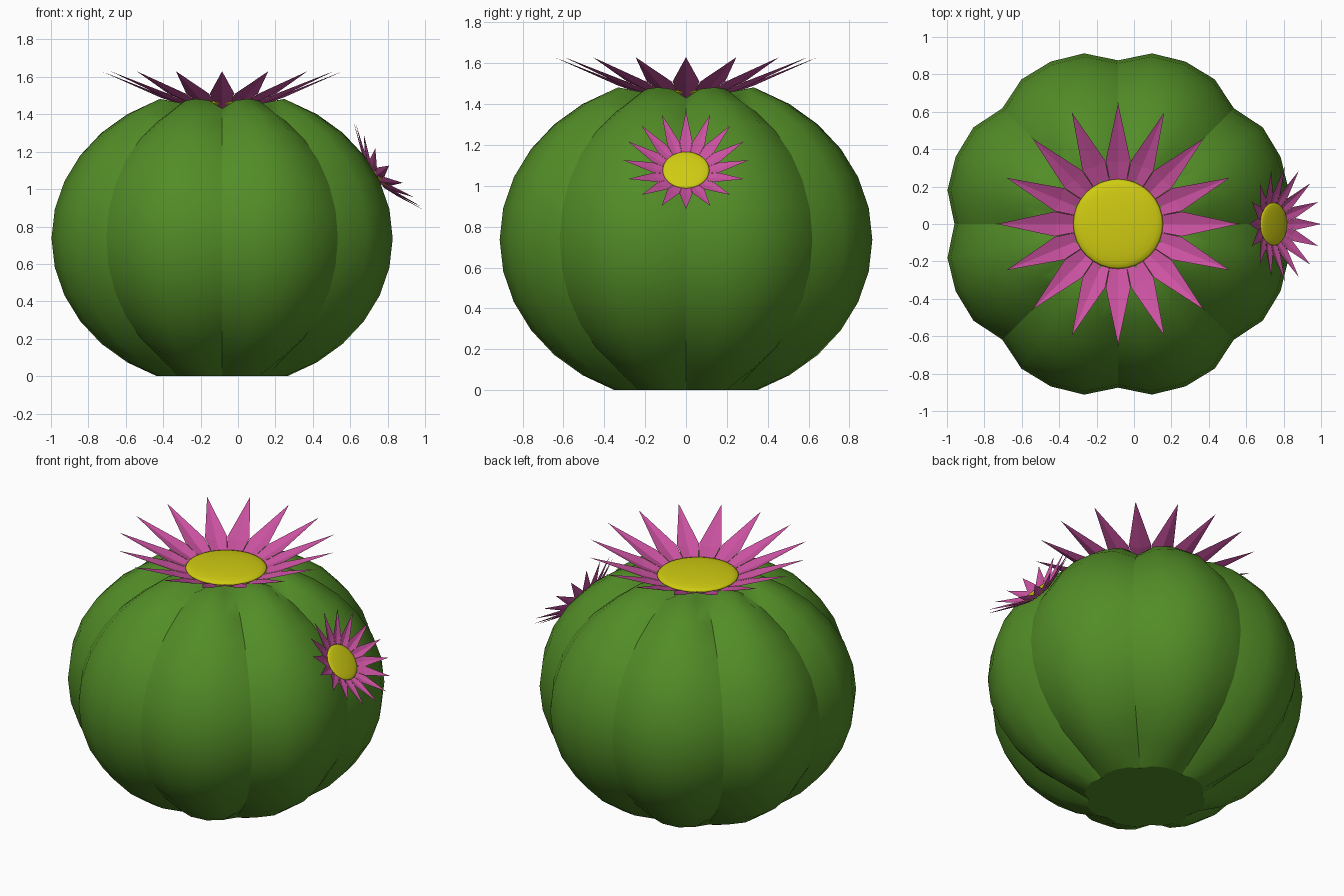
import bpy, bmesh, math
from mathutils import Matrix, Vector

if "Cube" in bpy.data.objects:
    bpy.data.objects.remove(bpy.data.objects["Cube"])


def material(name, rgb):
    m = bpy.data.materials.new(name)
    m.diffuse_color = (*rgb, 1)
    m.use_nodes = True
    m.node_tree.nodes["Principled BSDF"].inputs["Base Color"].default_value = m.diffuse_color
    return m


GREEN = material("cactus_green", (0.085, 0.265, 0.02))
PINK = material("petal_pink", (0.60, 0.085, 0.36))
YELLOW = material("flower_yellow", (0.63, 0.60, 0.006))


def make_object(name, bm, mat, matrix=None):
    bmesh.ops.recalc_face_normals(bm, faces=bm.faces)
    if matrix:
        bm.transform(matrix)
    me = bpy.data.meshes.new(name)
    bm.to_mesh(me)
    bm.free()
    me.materials.append(mat)
    ob = bpy.data.objects.new(name, me)
    bpy.context.collection.objects.link(ob)
    return ob


# Ribbed body: squashed sphere with eight lobes and a flat base
CX, CZ, RZ = -0.085, 0.737, 0.798
RIB = (0.875, 0.93, 0.94, 0.93)
bm = bmesh.new()
rings = []
for i in range(-6, 7):
    lat = math.radians(11.25 * i)
    ring = []
    for j in range(32):
        a = math.radians(11.25 * j)
        r = RIB[j % 4]
        z = 0 if i == -6 else CZ + RZ * math.sin(lat) * r / 0.93
        ring.append(bm.verts.new((CX + r * math.cos(lat) * math.cos(a),
                                  r * math.cos(lat) * math.sin(a), z)))
    rings.append(ring)
for lo, hi in zip(rings, rings[1:]):
    for j in range(32):
        k = (j + 1) % 32
        bm.faces.new((lo[j], lo[k], hi[k], hi[j]))
for ring, z in ((rings[0], 0), (rings[-1], 1.42)):
    pole = bm.verts.new((CX, 0, z))
    for j in range(32):
        bm.faces.new((ring[j], ring[(j + 1) % 32], pole))
for f in bm.faces:
    f.smooth = True
# Crisp groove lines and base rim
for lo, hi in zip(rings, rings[1:]):
    for j in range(0, 32, 4):
        bm.edges.get((lo[j], hi[j])).smooth = False
for j in range(32):
    bm.edges.get((rings[0][j], rings[0][(j + 1) % 32])).smooth = False
make_object("cactus_body", bm, GREEN)


def flower(name, location, normal, scale):
    rot = Vector(normal).to_track_quat('Z', 'Y').to_matrix().to_4x4()
    place = Matrix.Translation(location) @ rot @ Matrix.Scale(scale, 4)
    # Sixteen pointed petals, each folded along its middle
    bm = bmesh.new()
    for i in range(16):
        turn = Matrix.Rotation(math.radians(22.5 * i), 3, 'Z')
        v = lambda x, y, z: bm.verts.new(turn @ Vector((x, y, z)))
        base_l, base_r = v(0.15, 0.03, 0.0), v(0.15, -0.03, 0.0)
        side_l, side_r = v(0.34, 0.066, 0.075), v(0.34, -0.066, 0.075)
        mid, tip = v(0.33, 0, 0.055), v(0.645, 0, 0.195)
        base = v(0.15, 0, -0.008)
        for quad in ((base, mid, side_l, base_l), (base_r, side_r, mid, base)):
            bm.faces.new(quad)
        bm.faces.new((mid, tip, side_l))
        bm.faces.new((side_r, tip, mid))
    make_object(name + "_petals", bm, PINK, place)
    # Low domed centre
    bm = bmesh.new()
    bmesh.ops.create_uvsphere(bm, u_segments=32, v_segments=12, radius=1)
    bm.transform(Matrix.Translation((0, 0, 0.032)) @ Matrix.Diagonal((0.24, 0.24, 0.03, 1)))
    for f in bm.faces:
        f.smooth = True
    make_object(name + "_centre", bm, YELLOW, place)


flower("top_flower", (CX, 0, 1.435), (0, 0, 1), 1.0)
flower("side_flower", (0.735, 0, 1.068), (0.782, 0, 0.623), 0.477)
